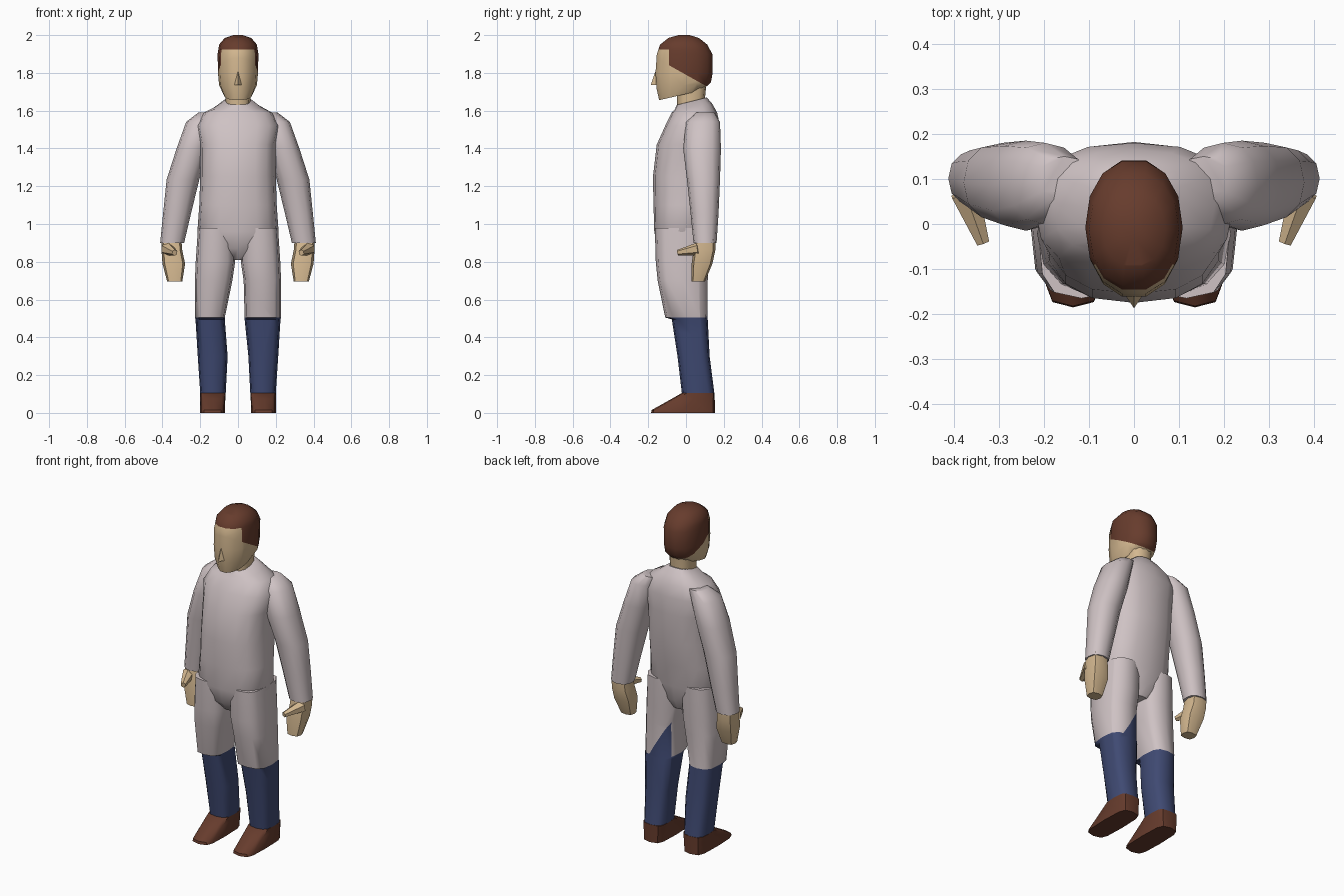
import bpy, bmesh, math
from mathutils import Vector

if "Cube" in bpy.data.objects:
    bpy.data.objects.remove(bpy.data.objects["Cube"])


def material(name, rgb):
    m = bpy.data.materials.new(name)
    m.diffuse_color = (*rgb, 1)
    m.use_nodes = True
    m.node_tree.nodes["Principled BSDF"].inputs["Base Color"].default_value = m.diffuse_color
    return m


COAT = material("coat_grey", (0.62, 0.54, 0.55))
SKIN = material("skin_tan", (0.66, 0.48, 0.28))
BROWN = material("hair_and_shoe_brown", (0.135, 0.045, 0.026))
JEANS = material("jeans_blue", (0.05, 0.068, 0.17))


def finish(bm, name, mats, rule=None, angle=45):
    """Colour faces by a rule on their centre, then shade."""
    bmesh.ops.recalc_face_normals(bm, faces=bm.faces)
    if rule:
        for f in bm.faces:
            f.material_index = rule(f.calc_center_median())
    me = bpy.data.meshes.new(name)
    bm.to_mesh(me)
    bm.free()
    for m in mats:
        me.materials.append(m)
    ob = bpy.data.objects.new(name, me)
    bpy.context.collection.objects.link(ob)
    bpy.ops.object.select_all(action='DESELECT')
    ob.select_set(True)
    bpy.context.view_layer.objects.active = ob
    bpy.ops.object.shade_smooth_by_angle(angle=math.radians(angle))
    return ob


def loft(rings, n=12, p=2.5):
    """Skin rounded sections (z, x0, x1, y0, y1, tilt)."""
    bm = bmesh.new()
    loops = []
    for z, x0, x1, y0, y1, *tilt in rings:
        t = tilt[0] if tilt else 0
        loop = []
        for i in range(n):
            a = 2 * math.pi * i / n
            c, s = math.cos(a), math.sin(a)
            dx = math.copysign(abs(c) ** (2 / p), c) * (x1 - x0) / 2
            dy = math.copysign(abs(s) ** (2 / p), s) * (y1 - y0) / 2
            loop.append(bm.verts.new(((x0 + x1) / 2 + dx, (y0 + y1) / 2 + dy, z + t * dy)))
        loops.append(loop)
    for a, b in zip(loops, loops[1:]):
        for i in range(n):
            j = (i + 1) % n
            bm.faces.new((a[i], a[j], b[j], b[i]))
    bm.faces.new(loops[0])
    bm.faces.new(loops[-1])
    return bm


def cut(bm, co, no):
    bmesh.ops.bisect_plane(bm, geom=bm.verts[:] + bm.edges[:] + bm.faces[:],
                           plane_co=co, plane_no=no)


def sym(rings):
    return [(r[0], -r[1], *r[1:]) for r in rings]


def side_rings(rings, s):
    return [(z, *sorted((s * a, s * b)), *rest) for z, a, b, *rest in rings]


# Torso of the coat
finish(loft(sym([
    (0.81, 0.06, -0.10, 0.08), (0.87, 0.15, -0.15, 0.11), (0.96, 0.215, -0.168, 0.125),
    (1.10, 0.205, -0.172, 0.15), (1.25, 0.20, -0.175, 0.175), (1.42, 0.20, -0.155, 0.182),
    (1.52, 0.22, -0.11, 0.18), (1.59, 0.18, -0.075, 0.165), (1.62, 0.12, -0.06, 0.14, 0.15),
    (1.65, 0.075, -0.05, 0.11, 0.25)]), 16), "coat_torso", [COAT])

# Neck
finish(loft(sym([(1.58, 0.065, -0.045, 0.10), (1.66, 0.065, -0.048, 0.10),
                 (1.76, 0.07, -0.05, 0.11)])), "neck", [SKIN])

# Head with hair separated by cut planes
head = loft(sym([
    (1.682, 0.075, -0.145, 0.09, 0.23), (1.735, 0.10, -0.16, 0.135, 0.1),
    (1.80, 0.106, -0.165, 0.145), (1.90, 0.108, -0.158, 0.143), (1.95, 0.10, -0.14, 0.115),
    (1.985, 0.07, -0.095, 0.07), (2.0, 0.025, -0.04, 0.02)]), 14, 2.15)
cut(head, (0, 0, 1.925), (0, 0, 1))
cut(head, (0, -0.09, 0), (0, 1, 0))
cut(head, (0, 0, 1.79), (0, 0.56, 1))
finish(head, "head", [SKIN, BROWN],
       lambda c: int(c.z > 1.925 or (c.y > -0.09 and c.z > 1.79 - 0.56 * c.y)))

# Nose wedge
nose = bmesh.new()
v = [nose.verts.new(p) for p in ((0, -0.158, 1.82), (-0.028, -0.145, 1.735),
                                 (0.028, -0.145, 1.735), (0, -0.187, 1.735))]
for f in ((0, 1, 3), (0, 3, 2), (1, 2, 3), (0, 2, 1)):
    nose.faces.new([v[i] for i in f])
finish(nose, "nose", [SKIN], angle=20)

for s, side in ((1, "right"), (-1, "left")):
    # Coat sleeve
    finish(loft(side_rings([
        (1.59, 0.10, 0.21, 0.05, 0.15), (1.54, 0.12, 0.275, 0.0, 0.18),
        (1.40, 0.155, 0.325, -0.015, 0.185), (1.235, 0.205, 0.378, 0.005, 0.18),
        (1.05, 0.25, 0.397, 0.025, 0.172), (0.90, 0.285, 0.412, 0.04, 0.162)], s), 12, 2.3),
        side + "_sleeve", [COAT])

    # Hand and thumb
    finish(loft(side_rings([
        (0.92, 0.30, 0.405, 0.05, 0.155), (0.86, 0.295, 0.405, 0.04, 0.155),
        (0.79, 0.28, 0.40, 0.03, 0.14), (0.695, 0.295, 0.375, 0.03, 0.10)], s), 8, 3),
        side + "_hand", [SKIN])
    thumb = bmesh.new()
    a, b = Vector((s * 0.375, 0.07, 0.868)), Vector((s * 0.335, -0.042, 0.848))
    rot = (b - a).to_track_quat('Z', 'Y').to_matrix().to_4x4()
    rot.translation = (a + b) / 2
    bmesh.ops.create_cone(thumb, cap_ends=True, segments=6, radius1=0.036, radius2=0.016,
                          depth=(b - a).length, matrix=rot)
    finish(thumb, side + "_thumb", [SKIN])

    # Leg: coat skirt, jeans and shoe in one loft
    inner = 0.035 if s > 0 else 0.07
    leg = loft(side_rings([
        (0.98, 0.02, 0.212, -0.165, 0.125), (0.80, 0.015, 0.224, -0.16, 0.12),
        (0.70, 0.03, 0.228, -0.15, 0.115), (0.505, inner, 0.228, -0.11, 0.115),
        (0.495, inner, 0.225, -0.075, 0.115), (0.30, 0.055, 0.213, -0.045, 0.125),
        (0.105, 0.065, 0.20, -0.022, 0.15)], s), 12, 3)
    if s > 0:  # open coat slit at the back shows the jeans
        cut(leg, (0, 0.075, 0), (0, 1, 0))
        cut(leg, (0.17, 0, 0.5), (1.7, 0, 1))

    def cloth(c, s=s):
        slit = s > 0 and c.y > 0.075 and c.z < 0.5 + 1.7 * (0.17 - c.x) and c.z < 0.76
        return int(c.z < 0.503 or slit)
    finish(leg, side + "_leg", [COAT, JEANS], cloth)

    # Shoe
    finish(loft(side_rings([
        (0.105, 0.065, 0.20, -0.022, 0.151), (0.075, 0.067, 0.20, -0.075, 0.152),
        (0.015, 0.07, 0.20, -0.182, 0.154), (0.0, 0.07, 0.20, -0.185, 0.154)], s), 12, 4),
        side + "_shoe", [BROWN])
